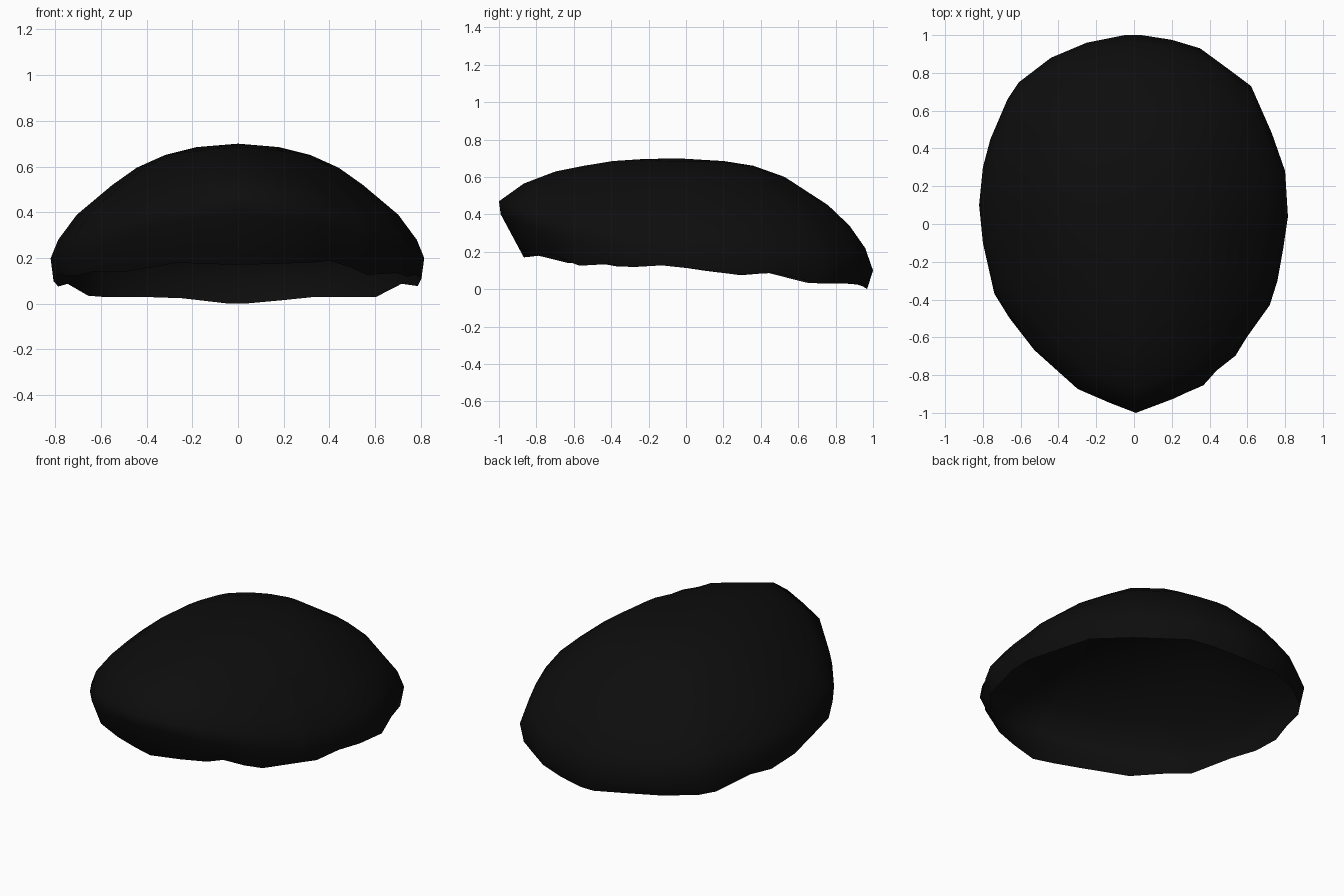
import bpy, bmesh, math

if "Cube" in bpy.data.objects:
    bpy.data.objects.remove(bpy.data.objects["Cube"])

# Plan outline, clockwise from the back
OUTLINE = [(.04, 1), (.2, .975), (.35, .93), (.5, .82), (.62, .73), (.73, .48),
           (.8, .28), (.815, .04), (.79, -.13), (.76, -.3), (.72, -.43),
           (.6, -.6), (.54, -.7), (.44, -.78), (.37, -.86), (.21, -.93),
           (.01, -1), (-.13, -.95), (-.3, -.88), (-.53, -.67), (-.66, -.5),
           (-.74, -.37), (-.8, -.1), (-.82, .1), (-.8, .3), (-.76, .45),
           (-.67, .66), (-.61, .75), (-.44, .88), (-.25, .96), (-.05, 1)]

# Meridian profiles from crown to rim: (fraction of outline radius, height)
BACK = [(.24, .685), (.39, .66), (.55, .6), (.77, .45), (.88, .34), (.96, .22), (1, .1), (.97, 0)]
SIDE = [(.22, .685), (.39, .65), (.54, .595), (.67, .52), (.86, .39), (.96, .28), (1, .2), (.985, .1)]
FRONT = [(.2, .695), (.36, .685), (.52, .66), (.68, .63), (.86, .565), (1, .47), (.99, .4), (.86, .17)]

# Uneven rim height along the depth
RIM = [(-.86, .17), (-.7, .19), (-.6, .12), (-.46, .145), (-.34, .115), (-.08, .13),
       (.15, .09), (.34, .07), (.46, .09), (.66, .03), (.92, .03), (.97, 0)]
CENTRE_Y, TOP_Z = -.05, .7


def rim_height(y):
    if y <= RIM[0][0]:
        return RIM[0][1]
    for (y0, z0), (y1, z1) in zip(RIM, RIM[1:]):
        if y <= y1:
            return z0 + (z1 - z0) * (y - y0) / (y1 - y0)
    return RIM[-1][1]


# Open domed shell
bm = bmesh.new()
crown = bm.verts.new((0, CENTRE_Y, TOP_Z))
columns = []
for x, y in OUTLINE:
    dy = y - CENTRE_Y
    end, reach = (BACK, 1.05) if dy > 0 else (FRONT, .95)
    w = min(1, (dy / reach) ** 2)
    column = []
    for i, ((fe, ze), (fs, zs)) in enumerate(zip(end, SIDE)):
        f, z = fs + (fe - fs) * w, zs + (ze - zs) * w
        py = CENTRE_Y + dy * f
        if i == len(SIDE) - 1:
            z = rim_height(py)
        column.append(bm.verts.new((x * f, py, z)))
    columns.append(column)

for a, b in zip(columns, columns[1:] + columns[:1]):
    bm.faces.new((crown, b[0], a[0]))
    for i in range(len(a) - 1):
        bm.faces.new((a[i], b[i], b[i + 1], a[i + 1]))
bmesh.ops.recalc_face_normals(bm, faces=bm.faces)
if sum(f.normal.z for f in crown.link_faces) < 0:
    bmesh.ops.reverse_faces(bm, faces=bm.faces)

mesh = bpy.data.meshes.new("hair_cap")
bm.to_mesh(mesh)
bm.free()
cap = bpy.data.objects.new("hair_cap", mesh)
bpy.context.collection.objects.link(cap)

# Colour and smooth shading
black = bpy.data.materials.new("black")
black.diffuse_color = (.004, .004, .004, 1)
black.use_nodes = True
black.node_tree.nodes["Principled BSDF"].inputs["Base Color"].default_value = black.diffuse_color
mesh.materials.append(black)
bpy.context.view_layer.objects.active = cap
cap.select_set(True)
bpy.ops.object.shade_smooth_by_angle(angle=math.radians(60))
